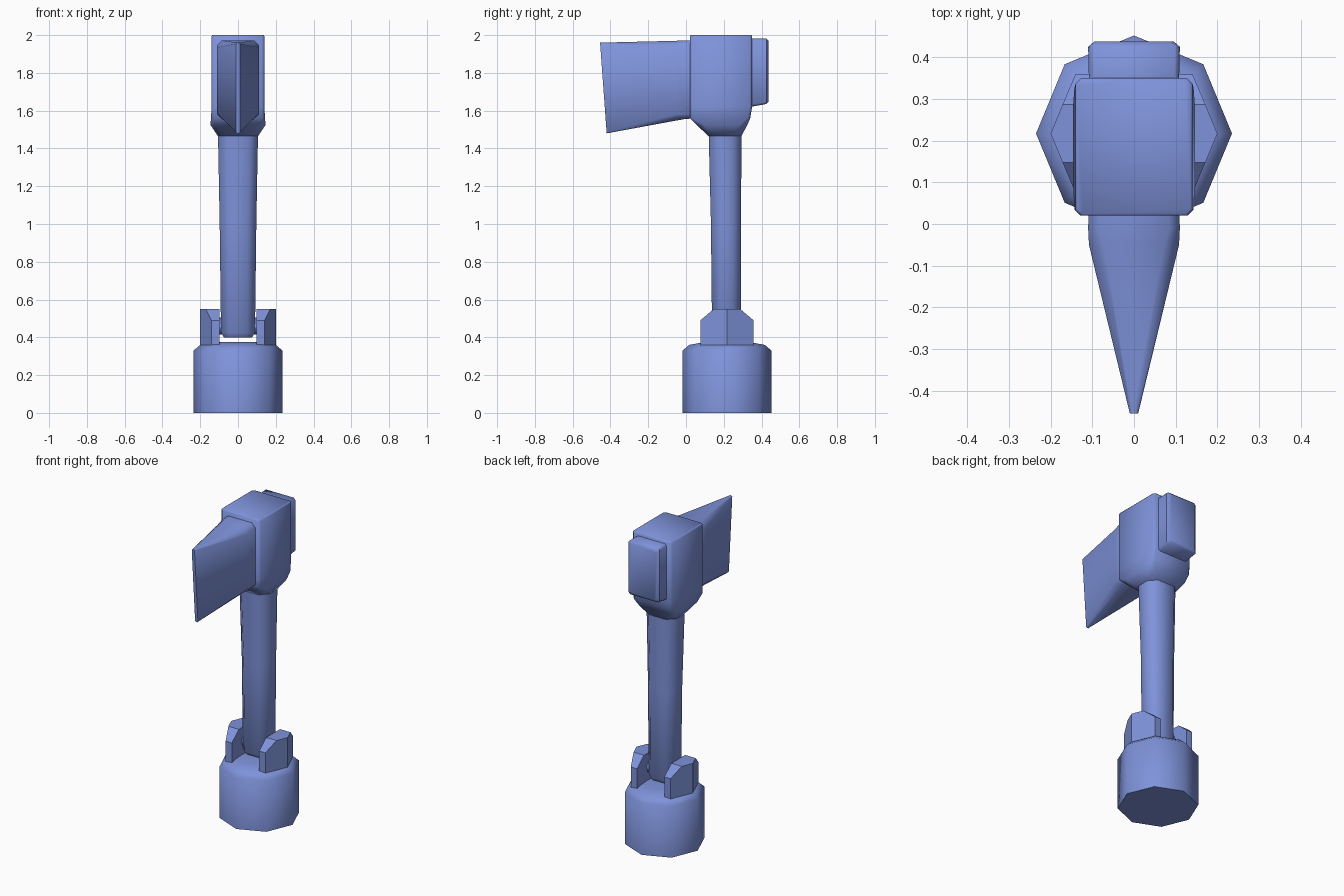
import bpy, bmesh, math

cube = bpy.data.objects.get("Cube")
if cube:
    bpy.data.objects.remove(cube, do_unlink=True)

CY = 0.217  # handle and base axis in y

blue = bpy.data.materials.new("soft_blue")
blue.use_nodes = True
COLOUR = (0.21, 0.29, 0.70, 1)
blue.diffuse_color = COLOUR
blue.node_tree.nodes["Principled BSDF"].inputs["Base Color"].default_value = COLOUR


def loft(name, rings, angle=50):
    """Skin a list of equal-length point rings and cap both ends."""
    bm = bmesh.new()
    loops = [[bm.verts.new(p) for p in ring] for ring in rings]
    n = len(loops[0])
    for a, b in zip(loops, loops[1:]):
        for i in range(n):
            j = (i + 1) % n
            bm.faces.new((a[i], a[j], b[j], b[i]))
    bm.faces.new(loops[0][::-1])
    bm.faces.new(loops[-1])
    bmesh.ops.recalc_face_normals(bm, faces=bm.faces)
    mesh = bpy.data.meshes.new(name)
    bm.to_mesh(mesh)
    bm.free()
    mesh.materials.append(blue)
    ob = bpy.data.objects.new(name, mesh)
    bpy.context.collection.objects.link(ob)
    bpy.ops.object.select_all(action="DESELECT")
    ob.select_set(True)
    bpy.context.view_layer.objects.active = ob
    bpy.ops.object.shade_smooth_by_angle(angle=math.radians(angle))
    return ob


def chamfered(hx, v0, v1, c):
    """Rectangle in (x, v) with cut corners."""
    return [(hx - c, v0), (hx, v0 + c), (hx, v1 - c), (hx - c, v1),
            (c - hx, v1), (-hx, v1 - c), (-hx, v0 + c), (c - hx, v0)]


def upright(z, hx, y0, y1, c):
    return [(x, y, z) for x, y in chamfered(hx, y0, y1, c)]


def crosswise(y, hx, z0, z1, c):
    return [(x, y, z) for x, z in chamfered(hx, z0, z1, c)]


def octagon(r, z):
    return [(r * math.cos(i * math.pi / 4), CY + r * math.sin(i * math.pi / 4), z)
            for i in range(8)]


# Octagonal base with a rounded shoulder
loft("base", [octagon(0.235, 0), octagon(0.235, 0.33),
              octagon(0.2, 0.36), octagon(0.12, 0.375)])

# Two prongs either side of the slot
for side, name in ((1, "left_prong"), (-1, "right_prong")):
    slices = []
    for dy, outer, top in ((-0.141, 0.141, 0.49), (-0.07, 0.171, 0.55), (0, 0.2, 0.55),
                           (0.07, 0.171, 0.55), (0.141, 0.141, 0.49)):
        y = CY + dy
        slices.append([(side * 0.097, y, 0.34), (side * outer, y, 0.34),
                       (side * outer, y, top), (side * 0.097, y, top)])
    loft(name, slices, 30)

# Hinge pin through the prongs
loft("hinge_pin", [[(x, CY + 0.045 * math.cos(i * math.pi / 4),
                     0.46 + 0.045 * math.sin(i * math.pi / 4)) for i in range(8)]
                   for x in (-0.12, 0.12)])

# Tapered handle
loft("handle", [upright(0.4, 0.075, 0.155, 0.275, 0.03),
                upright(0.425, 0.09, 0.138, 0.29, 0.04),
                upright(1.0, 0.097, 0.132, 0.292, 0.045),
                upright(1.48, 0.106, 0.12, 0.293, 0.045)])

# Head block flaring out of the handle
loft("head", [upright(1.465, 0.106, 0.12, 0.293, 0.045),
              upright(1.525, 0.146, 0.055, 0.325, 0.04),
              upright(1.56, 0.143, 0.02, 0.34, 0.015),
              upright(1.62, 0.14, 0.02, 0.35, 0.013),
              upright(1.995, 0.14, 0.02, 0.35, 0.013),
              upright(2.0, 0.136, 0.024, 0.346, 0.013)])

# Wedge blade, its edge leaning forward at the top
edge = [(x, -0.42 - 0.035 * (z - 1.48) / 0.48, z)
        for x, z in chamfered(0.01, 1.48, 1.96, 0.006)]
loft("blade", [crosswise(0.05, 0.108, 1.56, 1.972, 0.025),
               crosswise(-0.01, 0.11, 1.555, 1.972, 0.025),
               crosswise(-0.05, 0.108, 1.548, 1.97, 0.035), edge])

# Hammer poll at the back
loft("hammer_face", [crosswise(0.34, 0.108, 1.62, 1.982, 0.012),
                     crosswise(0.425, 0.11, 1.635, 1.982, 0.012),
                     crosswise(0.438, 0.095, 1.65, 1.968, 0.012)])
